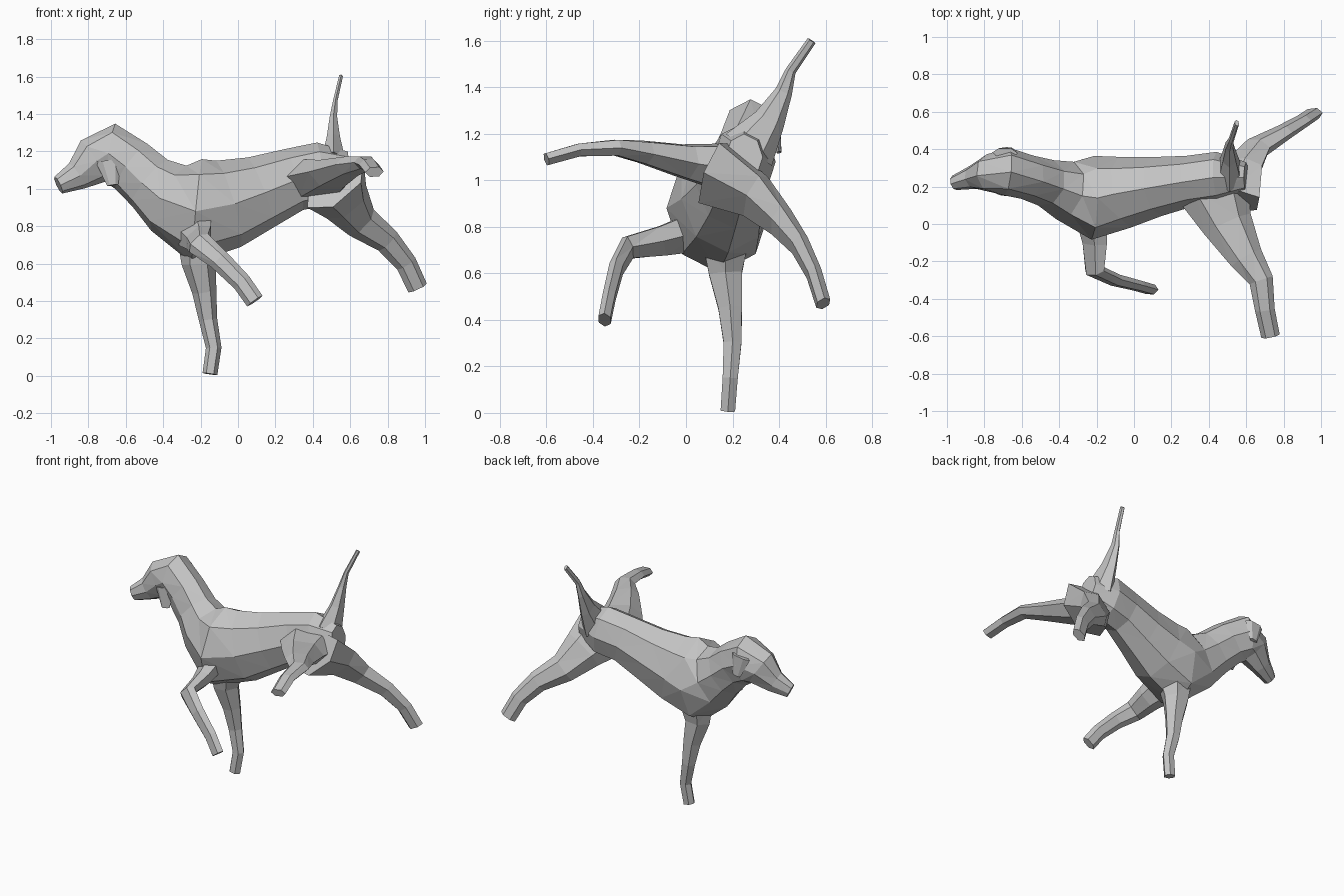
import bpy
import bmesh
from math import cos, sin, tau
from mathutils import Vector

cube = bpy.data.objects.get("Cube")
if cube:
    bpy.data.objects.remove(cube, do_unlink=True)

grey = bpy.data.materials.new("plain grey")
grey.use_nodes = True
grey.diffuse_color = (.55, .55, .55, 1)
shader = grey.node_tree.nodes["Principled BSDF"]
shader.inputs["Base Color"].default_value = grey.diffuse_color


def loft(name, path, radii, facing, flatness, sides):
    """Skin faceted oval rings strung along a path, wide in the facing direction."""
    bm = bmesh.new()
    centres = [Vector(point) for point in path]
    last = len(centres) - 1
    rings = []
    for i, (centre, radius) in enumerate(zip(centres, radii)):
        tangent = (centres[min(i + 1, last)] - centres[max(i - 1, 0)]).normalized()
        facing_vector = Vector(facing)
        wide = (facing_vector - tangent * facing_vector.dot(tangent)).normalized()
        thin = tangent.cross(wide) * flatness
        ring = []
        for k in range(sides):
            angle = tau * k / sides
            offset = wide * cos(angle) + thin * sin(angle)
            ring.append(bm.verts.new(centre + offset * radius))
        rings.append(ring)
    for lower, upper in zip(rings, rings[1:]):
        for k in range(sides):
            following = (k + 1) % sides
            bm.faces.new((lower[k], lower[following], upper[following], upper[k]))
    bm.faces.new(rings[0])
    bm.faces.new(rings[-1])
    bmesh.ops.triangulate(bm, faces=bm.faces[:])
    bmesh.ops.recalc_face_normals(bm, faces=bm.faces[:])
    mesh = bpy.data.meshes.new(name)
    bm.to_mesh(mesh)
    bm.free()
    mesh.materials.append(grey)
    part = bpy.data.objects.new(name, mesh)
    bpy.context.collection.objects.link(part)


def limb(name, path, thick, slim, facing, flatness):
    """A limb that narrows quickly from its root and then stays slender."""
    last = len(path) - 1
    radii = [slim + (thick - slim) * (1 - i / last) ** 2.5 for i in range(last + 1)]
    loft(name, path, radii, facing, flatness, sides=6)


# Body in one skin, from the nose over the skull and chest to the rump
body = [
    ((-.96, .22, 1.02), .05),
    ((-.86, .25, 1.07), .08),
    ((-.77, .27, 1.15), .13),
    ((-.68, .28, 1.19), .16),
    ((-.57, .25, 1.12), .15),
    ((-.47, .22, 1.03), .16),
    ((-.37, .18, .95), .2),
    ((-.22, .14, .88), .28),
    ((-.05, .17, .92), .24),
    ((.12, .2, .98), .2),
    ((.3, .23, 1.05), .17),
    ((.45, .25, 1.08), .17),
    ((.6, .25, 1.1), .1),
]
body_path, body_radii = zip(*body)
loft("body", body_path, body_radii, facing=(0, 0, 1), flatness=.8, sides=8)

# Folded ears, the left one carried higher because the head is tilted
for side, name in ((-1, "right_ear"), (1, "left_ear")):
    tilt = side * .05
    root = (-.69, .28 + side * .1, 1.2 + tilt)
    tip = (-.67, .28 + side * .12, 1.07 + tilt)
    limb(name, (root, tip), thick=.07, slim=.03, facing=(1, 0, 0), flatness=.4)

# Raised tail
limb("tail", [
    (.51, .27, 1.13),
    (.51, .36, 1.26),
    (.51, .42, 1.38),
    (.52, .45, 1.47),
    (.55, .54, 1.6),
], thick=.12, slim=.02, facing=(0, 1, 0), flatness=.6)

# Front legs: one planted, one bent in mid stride
limb("left_front_leg", [
    (-.2, .17, .75),
    (-.21, .17, .6),
    (-.18, .19, .45),
    (-.16, .2, .3),
    (-.13, .19, .15),
    (-.15, .18, .01),
], thick=.13, slim=.04, facing=(1, 0, 0), flatness=.9)
limb("right_front_leg", [
    (-.23, .05, .78),
    (-.21, -.1, .74),
    (-.21, -.25, .71),
    (-.1, -.3, .62),
    (.02, -.33, .5),
    (.09, -.35, .4),
], thick=.12, slim=.05, facing=(1, 0, 1), flatness=.6)

# Hind legs: one lifted sideways, one stretched back
limb("right_hind_leg", [
    (.42, .2, 1.05),
    (.5, 0, 1.08),
    (.6, -.18, 1.12),
    (.68, -.3, 1.14),
    (.7, -.46, 1.13),
    (.73, -.6, 1.09),
], thick=.2, slim=.05, facing=(1, 0, 0), flatness=.6)
limb("left_hind_leg", [
    (.52, .12, 1.03),
    (.58, .3, .93),
    (.66, .41, .82),
    (.8, .49, .72),
    (.9, .55, .6),
    (.96, .59, .47),
], thick=.2, slim=.055, facing=(1, 0, 1), flatness=.6)
